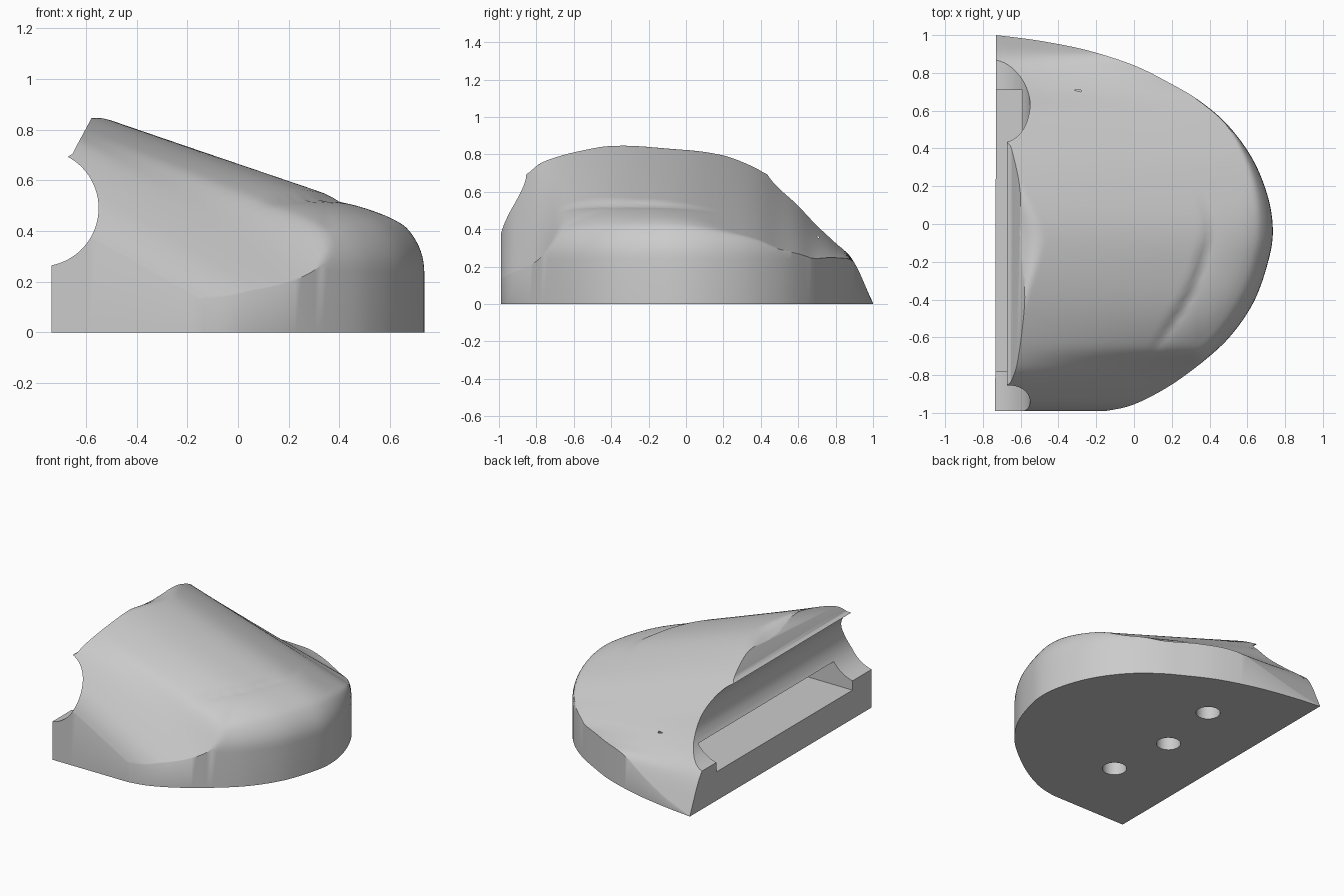
import bpy, bmesh, math
from mathutils import Vector

cube = bpy.data.objects.get("Cube")
if cube:
    bpy.data.objects.remove(cube, do_unlink=True)

grey = bpy.data.materials.new("light_grey")
grey.use_nodes = True
grey.diffuse_color = (0.6, 0.6, 0.6, 1)
grey.node_tree.nodes["Principled BSDF"].inputs["Base Color"].default_value = (0.6, 0.6, 0.6, 1)


def hermite(table, x):
    """Smooth interpolation through (x, value) pairs."""
    if x <= table[0][0]:
        return table[0][1]
    if x >= table[-1][0]:
        return table[-1][1]

    def slope(i):
        a, b = table[max(i - 1, 0)], table[min(i + 1, len(table) - 1)]
        return (b[1] - a[1]) / (b[0] - a[0])

    i = max(k for k in range(len(table) - 1) if table[k][0] <= x)
    (x0, y0), (x1, y1) = table[i], table[i + 1]
    w = x1 - x0
    t = (x - x0) / w
    return ((2*t**3 - 3*t**2 + 1) * y0 + (t**3 - 2*t**2 + t) * w * slope(i)
            + (3*t**2 - 2*t**3) * y1 + (t**3 - t**2) * w * slope(i + 1))


def catmull(pts, steps):
    """Dense smooth path through 2D points."""
    out = []
    for i in range(len(pts) - 1):
        p0, p1, p2 = pts[max(i - 1, 0)], pts[i], pts[i + 1]
        p3 = pts[min(i + 2, len(pts) - 1)]
        for k in range(steps):
            t = k / steps
            out.append(0.5 * (2*p1 + (p2 - p0)*t + (2*p0 - 5*p1 + 4*p2 - p3)*t*t
                              + (3*p1 - p0 - 3*p2 + p3)*t**3))
    return out + [pts[-1]]


def straight(a, b, steps):
    return [a.lerp(b, k / steps) for k in range(steps)]


# Plan outline: straight front wall, round nose, curved back, flat open side
curve = [Vector(p) for p in [
    (-.15, -.99), (0, -.955), (.2, -.85), (.4, -.7), (.53, -.57), (.64, -.4), (.71, -.2),
    (.735, -.04), (.71, .14), (.63, .34), (.5, .52), (.35, .65), (.2, .74), (0, .84),
    (-.25, .92), (-.5, .97), (-.73, 1)]]
front_corner = Vector((-.735, -.99))
outline = (straight(front_corner, curve[0], 16) + catmull(curve, 8)[:-1]
           + straight(curve[-1], front_corner, 60))

# Hood section across y at the open side, and its fall per unit of x
hood = [(-1, .33), (-.97, .44), (-.92, .54), (-.8, .7), (-.72, .755), (-.6, .8), (-.4, .845),
        (-.2, .86), (0, .845), (.2, .785), (.38, .7), (.5, .61), (.6, .53), (.7, .42),
        (.8, .32), (.9, .22), (1, 0)]
fall = [(-1, .57), (-.8, .56), (-.65, .4), (-.2, .345), (.3, .32), (.64, .25), (.84, .07), (.9, 0)]


def height(x, y, inset):
    ramp = hermite(hood, y) - hermite(fall, y) * (x + .57)
    d = inset + max(0, .35 - x) * .5
    u = min(d / .33, 1)
    dome = .24 + .28 * math.sqrt(1 - (1 - u)**2) + max(0, d - .33)
    # Soft minimum blends the ramp into the rounded nose
    soft = .04 * min(1, inset / .1)
    blend = max(soft - abs(ramp - dome), 0) / max(soft, .001)
    return max(min(ramp, dome) - blend * blend * soft / 4, .004)


def build_body():
    centre = Vector((-.2, -.05))
    rings = 40
    bm = bmesh.new()
    previous = [bm.verts.new((p.x, p.y, 0)) for p in outline]
    bm.faces.new(list(reversed(previous)))
    n = len(outline)
    for r in range(rings):
        t = 1 - (r / rings)**1.6
        ring = []
        for p in outline:
            q = centre.lerp(p, t)
            ring.append(bm.verts.new((q.x, q.y, height(q.x, q.y, (p - q).length))))
        for i in range(n):
            j = (i + 1) % n
            bm.faces.new((previous[i], previous[j], ring[j], ring[i]))
        previous = ring
    tip = bm.verts.new((*centre, height(*centre, 1)))
    for i in range(n):
        bm.faces.new((previous[i], previous[(i + 1) % n], tip))
    return finish("hood_body", bm)


def finish(name, bm):
    bmesh.ops.recalc_face_normals(bm, faces=bm.faces)
    mesh = bpy.data.meshes.new(name)
    bm.to_mesh(mesh)
    bm.free()
    mesh.materials.append(grey)
    obj = bpy.data.objects.new(name, mesh)
    bpy.context.collection.objects.link(obj)
    return obj


def prism(name, profile, y0, y1):
    """Extrude an x-z profile along y."""
    bm = bmesh.new()
    face = bm.faces.new([bm.verts.new((x, y0, z)) for x, z in profile])
    new = bmesh.ops.extrude_face_region(bm, geom=[face])["geom"]
    bmesh.ops.translate(bm, vec=(0, y1 - y0, 0),
                        verts=[v for v in new if isinstance(v, bmesh.types.BMVert)])
    return finish(name, bm)


body = build_body()

# Open side: slanted rim above a round channel
arc = [math.radians(62 - 152 * k / 32) for k in range(33)]
channel = [(-.5, .99), (-.64, .73), (-.652, .705)]
channel += [(-.78 + .23 * math.cos(a), .49 + .23 * math.sin(a)) for a in arc]
channel += [(-.95, .26), (-.95, .99)]
cutters = [prism("channel_cutter", channel, -1.2, 1.2)]

# Pocket under the hood lip, with a flat floor
cutters.append(prism("pocket_cutter", [(-.9, .2), (-.28, .2), (-.28, .36), (-.9, .36)], -.78, .71))

# Three round holes through the floor
for x, y in [(-.23, -.47), (-.29, 0), (-.23, .47)]:
    bpy.ops.mesh.primitive_cylinder_add(vertices=40, radius=.078, depth=.5, location=(x, y, -.02))
    cutters.append(bpy.context.object)
    cutters[-1].name = "hole_cutter"

for cutter in cutters:
    cutter.hide_render = True
    mod = body.modifiers.new("cut", "BOOLEAN")
    mod.operation = "DIFFERENCE"
    mod.solver = "EXACT"
    mod.object = cutter

bpy.ops.object.select_all(action="DESELECT")
body.select_set(True)
bpy.context.view_layer.objects.active = body
for mod in list(body.modifiers):
    bpy.ops.object.modifier_apply(modifier=mod.name)
for cutter in cutters:
    bpy.data.objects.remove(cutter, do_unlink=True)
bpy.ops.object.shade_smooth_by_angle(angle=math.radians(35))
